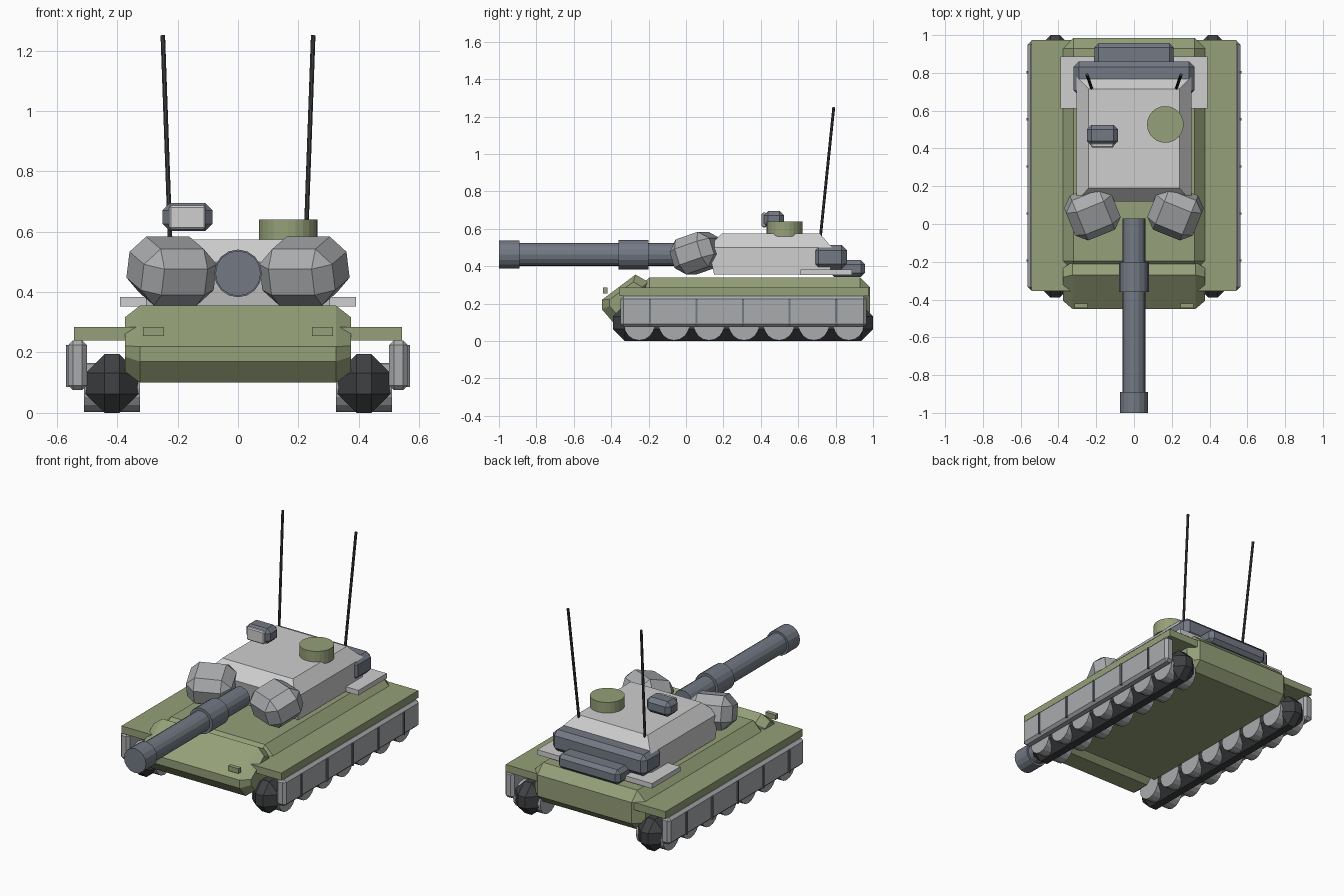
import bpy, bmesh, math
from mathutils import Vector, Matrix

if "Cube" in bpy.data.objects:
    bpy.data.objects.remove(bpy.data.objects["Cube"])


def material(name, r, g, b):
    m = bpy.data.materials.new(name)
    m.diffuse_color = (r, g, b, 1)
    m.use_nodes = True
    m.node_tree.nodes["Principled BSDF"].inputs["Base Color"].default_value = m.diffuse_color
    return m


OLIVE = material("olive", 0.30, 0.35, 0.19)
LIGHT = material("light grey", 0.62, 0.62, 0.62)
MID = material("mid grey", 0.40, 0.41, 0.42)
STEEL = material("blue grey steel", 0.17, 0.19, 0.23)
DARK = material("dark track", 0.05, 0.052, 0.055)


def finish(name, bm, mat):
    bmesh.ops.recalc_face_normals(bm, faces=bm.faces)
    mesh = bpy.data.meshes.new(name)
    bm.to_mesh(mesh)
    bm.free()
    mesh.materials.append(mat)
    ob = bpy.data.objects.new(name, mesh)
    bpy.context.collection.objects.link(ob)
    return ob


def box(name, lo, hi, mat, bevel=0.0, rot=None):
    """Chamfered box between two corners, optionally turned about its centre."""
    lo, hi = Vector(lo), Vector(hi)
    bm = bmesh.new()
    bmesh.ops.create_cube(bm, size=1)
    bmesh.ops.scale(bm, vec=hi - lo, verts=bm.verts)
    if bevel:
        bmesh.ops.bevel(bm, geom=bm.edges[:], offset=bevel, segments=1,
                        affect='EDGES', profile=0.5)
    m = Matrix.Translation((lo + hi) / 2)
    if rot:
        m = m @ rot
    bmesh.ops.transform(bm, matrix=m, verts=bm.verts)
    return finish(name, bm, mat)


def rod(name, p, q, r, sides, mat):
    """Cylinder from p to q."""
    p, q = Vector(p), Vector(q)
    d = q - p
    bm = bmesh.new()
    m = Matrix.Translation((p + q) / 2) @ d.to_track_quat('Z', 'Y').to_matrix().to_4x4()
    bmesh.ops.create_cone(bm, cap_ends=True, segments=sides, radius1=r, radius2=r,
                          depth=d.length, matrix=m)
    return finish(name, bm, mat)


def loft(name, rings, mat):
    """Skin through rings of equal point count, with end caps."""
    bm = bmesh.new()
    rows = [[bm.verts.new(p) for p in ring] for ring in rings]
    n = len(rows[0])
    for a, b in zip(rows, rows[1:]):
        for i in range(n):
            j = (i + 1) % n
            bm.faces.new((a[i], a[j], b[j], b[i]))
    bm.faces.new(rows[0])
    bm.faces.new(rows[-1])
    return finish(name, bm, mat)


# Hull and sloped nose
box("hull", (-0.375, -0.25, 0.10), (0.375, 0.985, 0.34), OLIVE, 0.055)
nose = [(-0.45, 0.22), (-0.27, 0.355), (-0.2, 0.315), (-0.2, 0.17),
        (-0.27, 0.1), (-0.39, 0.1), (-0.45, 0.17)]


def nose_ring(x, s):
    return [(x, -0.31 + (y + 0.31) * s, 0.225 + (z - 0.225) * s) for y, z in nose]


loft("hull_nose", [nose_ring(-0.375, 0.7), nose_ring(-0.325, 1),
                   nose_ring(0.325, 1), nose_ring(0.375, 0.7)], OLIVE)

# Running gear, fenders and skirts on both sides
for s, side in ((-1, "left"), (1, "right")):
    def side_box(name, x0, x1, y0, y1, z0, z1, mat, bevel=0.0):
        a, b = sorted((s * x0, s * x1))
        return box(f"{side}_{name}", (a, y0, z0), (b, y1, z1), mat, bevel)

    side_box("track", 0.33, 0.505, -0.39, 1.0, 0.0, 0.195, DARK, 0.063)
    side_box("fender", 0.3, 0.543, -0.355, 0.975, 0.24, 0.285, OLIVE)
    side_box("skirt", 0.5, 0.563, -0.35, 0.965, 0.075, 0.24, MID, 0.016)
    for i in range(5):
        y = -0.193 + i * 0.249
        side_box(f"skirt_strip_{i + 1}", 0.55, 0.57, y - 0.006, y + 0.006,
                 0.085, 0.225, STEEL)
    for i in range(7):
        y = -0.25 + i * 1.12 / 6
        rod(f"{side}_wheel_{i + 1}", (s * 0.325, y, 0.084), (s * 0.51, y, 0.084),
            0.081, 16, MID)
    side_box("headlight", 0.245, 0.315, -0.445, -0.42, 0.255, 0.285, OLIVE)

    # Turret cheek armour, turned inward and tipped down at the front
    turn = (Matrix.Rotation(-s * math.radians(22), 4, 'Z')
            @ Matrix.Rotation(math.radians(18), 4, 'X'))
    c = Vector((s * 0.22, 0.06, 0.47))
    h = Vector((0.13, 0.12, 0.098))
    box(f"{side}_cheek", c - h, c + h, MID, 0.053, turn)

    # Whip antenna
    rod(f"{side}_antenna", (s * 0.224, 0.718, 0.55), (s * 0.249, 0.79, 1.25),
        0.008, 8, DARK)


# Turret body
def rect(w, y0, y1, z):
    return [(-w, y0, z), (w, y0, z), (w, y1, z), (-w, y1, z)]


loft("turret", [rect(0.305, 0.15, 0.77, 0.355), rect(0.305, 0.12, 0.78, 0.5),
                rect(0.24, 0.19, 0.715, 0.575)], LIGHT)
box("turret_rear_plate", (-0.39, 0.612, 0.352), (0.39, 0.887, 0.383), LIGHT)
box("turret_bustle", (-0.32, 0.68, 0.383), (0.32, 0.86, 0.513), STEEL, 0.028)
box("rear_stowage_box", (-0.21, 0.77, 0.342), (0.21, 0.957, 0.432), STEEL, 0.022)

# Gun
rod("gun_barrel", (0, 0.03, 0.462), (0, -0.95, 0.462), 0.062, 16, STEEL)
rod("gun_sleeve", (0, -0.2, 0.462), (0, -0.36, 0.462), 0.079, 16, STEEL)
rod("gun_muzzle", (0, -0.89, 0.462), (0, -1.0, 0.462), 0.075, 16, STEEL)

# Roof fittings
rod("roof_hatch", (0.166, 0.527, 0.56), (0.166, 0.527, 0.64), 0.097, 24, OLIVE)
box("roof_sight", (-0.25, 0.415, 0.602), (-0.085, 0.525, 0.695), STEEL, 0.024)
box("sight_lens", (-0.228, 0.405, 0.608), (-0.107, 0.43, 0.686), LIGHT, 0.006)
